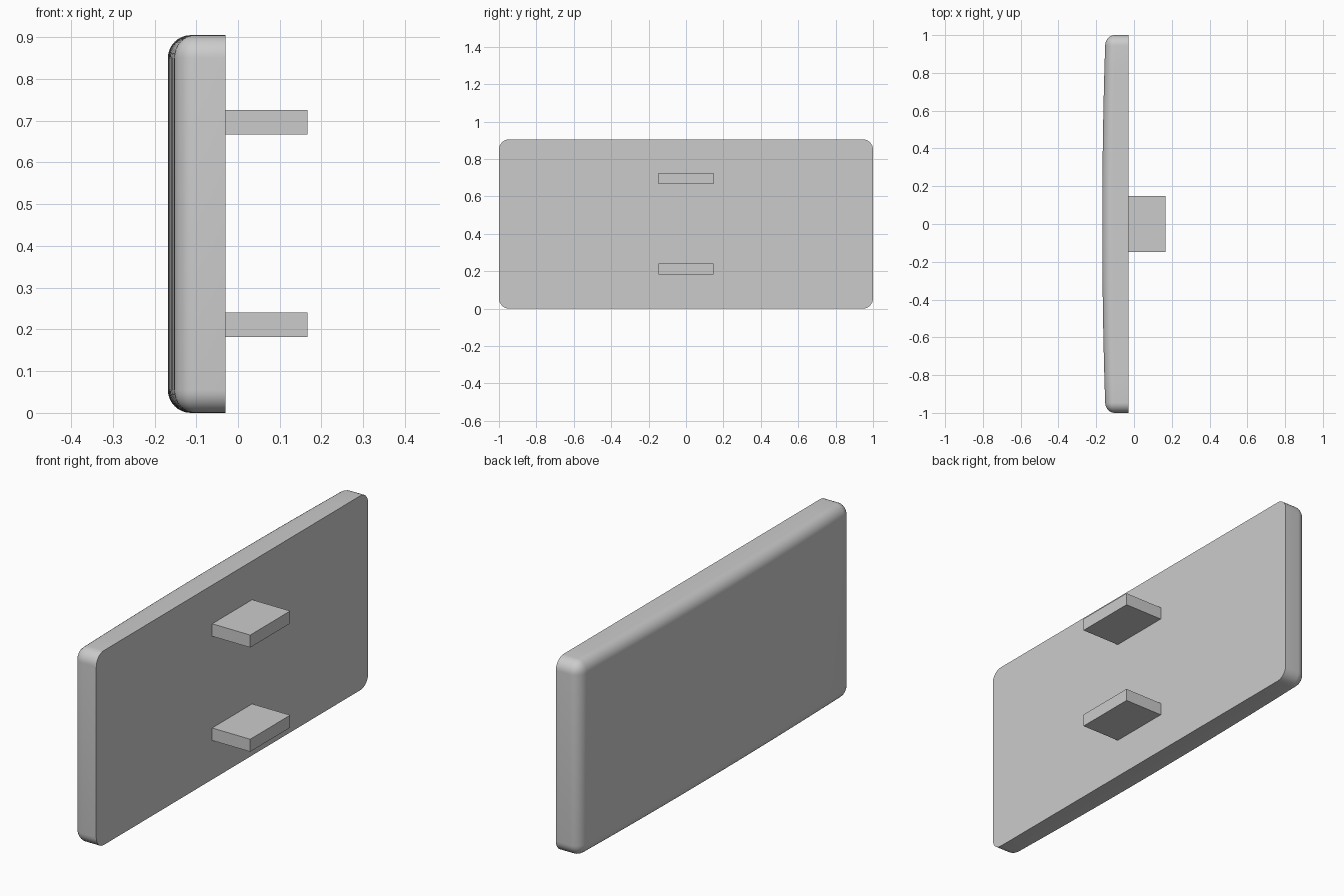
import bpy, bmesh
from mathutils import Vector

if "Cube" in bpy.data.objects:
    bpy.data.objects.remove(bpy.data.objects["Cube"])

BACK, FRONT, HEIGHT = -0.03, -0.168, 0.905


def box(bm, lo, hi):
    lo, hi = Vector(lo), Vector(hi)
    verts = bmesh.ops.create_cube(bm, size=1)["verts"]
    for v in verts:
        v.co = Vector([(a + b) / 2 + c * (b - a) for a, b, c in zip(lo, hi, v.co)])


def finish(bm, name):
    bmesh.ops.recalc_face_normals(bm, faces=bm.faces)
    mesh = bpy.data.meshes.new(name)
    bm.to_mesh(mesh)
    bm.free()
    obj = bpy.data.objects.new(name, mesh)
    bpy.context.collection.objects.link(obj)
    return obj


# Drawer front: slab rounded everywhere except around its flat mounting face
bm = bmesh.new()
box(bm, (FRONT, -1, 0), (BACK, 1, HEIGHT))
edges = [e for e in bm.edges if any(v.co.x < BACK - 0.01 for v in e.verts)]
bmesh.ops.bevel(bm, geom=edges, offset=0.055, segments=8, profile=0.5,
                affect='EDGES', clamp_overlap=True)

# Slice across the length, then bow the outer face gently
for i in range(-11, 12):
    bmesh.ops.bisect_plane(bm, geom=bm.verts[:] + bm.edges[:] + bm.faces[:],
                           plane_co=(0, i * 0.075, 0), plane_no=(0, 1, 0))
for v in bm.verts:
    depth = (v.co.x - BACK) / (FRONT - BACK)
    v.co.x += 0.017 * v.co.y ** 2 * depth
panel = finish(bm, "bowed_panel")
bpy.context.view_layer.objects.active = panel
panel.select_set(True)
bpy.ops.object.shade_smooth_by_angle(angle=0.6)

# Two flat mounting tabs
for name, z in (("lower_tab", 0.182), ("upper_tab", 0.667)):
    bm = bmesh.new()
    box(bm, (BACK, -0.147, z), (0.166, 0.147, z + 0.058))
    finish(bm, name)
